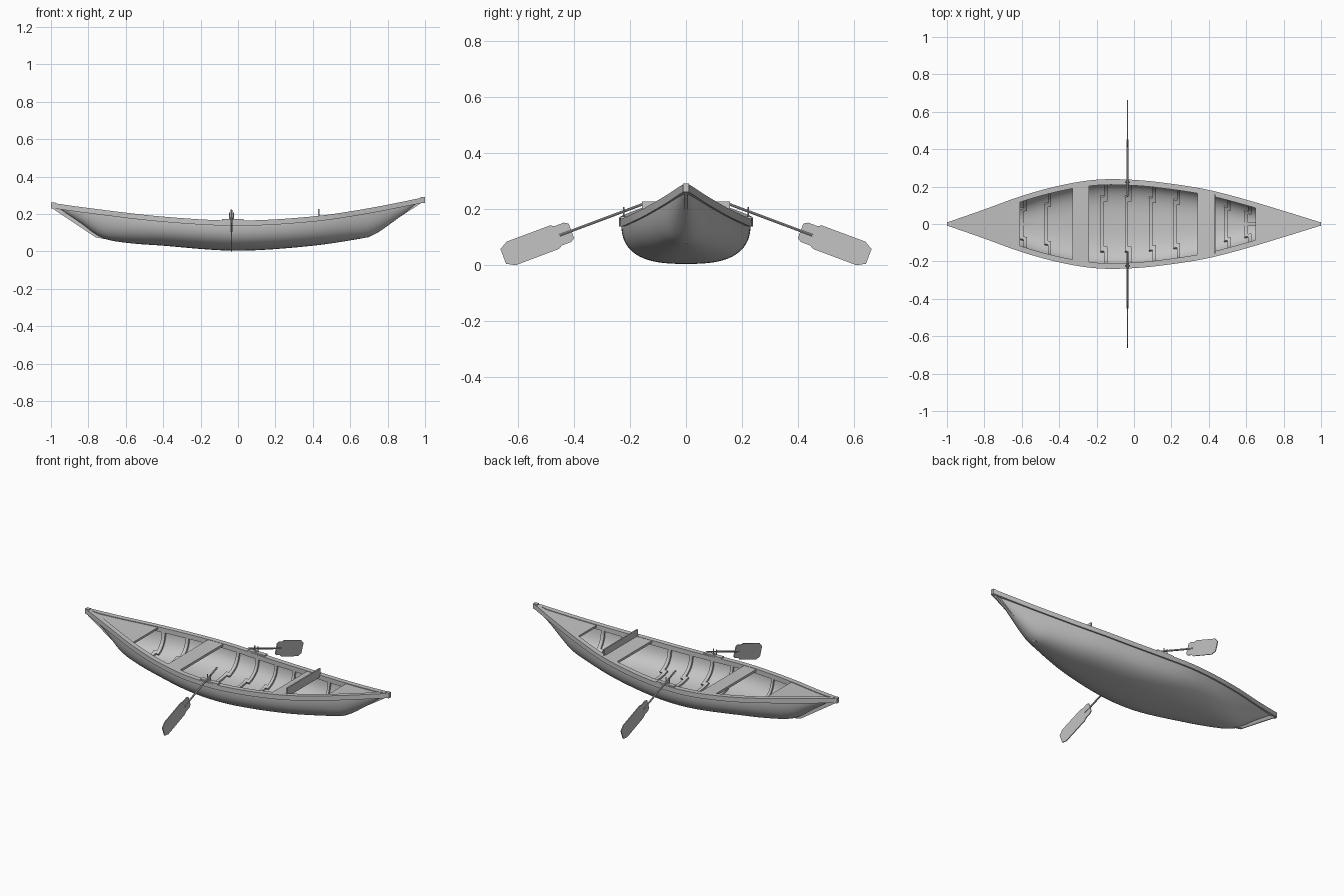
import bpy, bmesh, math
from mathutils import Vector

if "Cube" in bpy.data.objects:
    bpy.data.objects.remove(bpy.data.objects["Cube"])

grey = bpy.data.materials.new("plain_grey")
grey.use_nodes = True
COLOUR = (0.55, 0.55, 0.55, 1)
grey.diffuse_color = COLOUR
grey.node_tree.nodes["Principled BSDF"].inputs["Base Color"].default_value = COLOUR


def curve(points):
    """Smooth interpolation through (x, value) points."""
    def slope(i):
        a, b = points[max(i - 1, 0)], points[min(i + 1, len(points) - 1)]
        return (b[1] - a[1]) / (b[0] - a[0])

    def f(x):
        x = min(max(x, points[0][0]), points[-1][0])
        i = next(k for k in range(len(points) - 1) if x <= points[k + 1][0])
        (x0, v0), (x1, v1) = points[i], points[i + 1]
        h, t = x1 - x0, (x - x0) / (x1 - x0)
        return ((2*t**3 - 3*t**2 + 1) * v0 + (t**3 - 2*t**2 + t) * h * slope(i)
                + (3*t**2 - 2*t**3) * v1 + (t**3 - t**2) * h * slope(i + 1))
    return f


beam = curve([(-1, .008), (-.8, .078), (-.6, .15), (-.4, .205), (-.2, .237),
              (0, .236), (.2, .215), (.4, .182), (.6, .13), (.8, .07), (1, .008)])
sheer = curve([(-1, .26), (-.8, .232), (-.4, .186), (0, .165), (.4, .187), (.7, .231), (1, .29)])
keel = curve([(-.96, .235), (-.84, .155), (-.73, .078), (-.6, .05), (-.4, .034), (-.1, .01),
              (.1, .01), (.4, .034), (.62, .066), (.72, .09), (.84, .17), (.96, .262)])


def span(a, b, n):
    return [a + (b - a) * i / n for i in range(n + 1)]


def finish(name, bm, smooth=False):
    bmesh.ops.recalc_face_normals(bm, faces=bm.faces)
    mesh = bpy.data.meshes.new(name)
    bm.to_mesh(mesh)
    bm.free()
    mesh.materials.append(grey)
    ob = bpy.data.objects.new(name, mesh)
    bpy.context.collection.objects.link(ob)
    if smooth:
        bpy.ops.object.select_all(action='DESELECT')
        ob.select_set(True)
        bpy.context.view_layer.objects.active = ob
        bpy.ops.object.shade_smooth_by_angle(angle=math.radians(35))
    return ob


def loft(name, rings, closed=True, smooth=False):
    bm = bmesh.new()
    rows = [[bm.verts.new(p) for p in ring] for ring in rings]
    n = len(rows[0])
    for a, b in zip(rows, rows[1:]):
        for i in range(n if closed else n - 1):
            j = (i + 1) % n
            bm.faces.new((a[i], a[j], b[j], b[i]))
    if closed:
        bm.faces.new(rows[0])
        bm.faces.new(rows[-1])
    return finish(name, bm, smooth)


def box(name, lo, hi):
    return loft(name, [[(x, lo[1], lo[2]), (x, hi[1], lo[2]), (x, hi[1], hi[2]), (x, lo[1], hi[2])]
                       for x in (lo[0], hi[0])])


def rod(name, a, b, r, sides=10):
    a, b = Vector(a), Vector(b)
    q = (b - a).to_track_quat('Z', 'Y')
    circle = [q @ Vector((r * math.cos(k * math.tau / sides), r * math.sin(k * math.tau / sides), 0))
              for k in range(sides)]
    return loft(name, [[e + c for c in circle] for e in (a, b)], smooth=True)


def plate(name, outline, x, thick):
    """Flat plate from a (y, z) outline, facing along x."""
    return loft(name, [[(x + d, y, z) for y, z in outline] for d in (-thick / 2, thick / 2)])


def hull_point(x, a, inset=0.0):
    """Point on the hull section; a runs from -1 to 1 across the boat."""
    t = a * math.pi / 2
    n = 2.8 - 1.0 * min(1, abs(x)) ** 2
    w = max(beam(x) - .012 - inset, .003)
    top, low = sheer(x) - .008, keel(x) + inset
    y = math.copysign(w * abs(math.sin(t)) ** (2 / n), a)
    return (x, y, top - max(top - low, 0) * abs(math.cos(t)) ** (2 / n))


# Hull shell
hull = loft("hull", [[hull_point(x, a) for a in span(-1, 1, 36)] for x in span(-.96, .96, 64)],
            closed=False, smooth=True)
shell = hull.modifiers.new("shell", 'SOLIDIFY')
shell.thickness, shell.offset = .007, 0

# Gunwales along both edges
for side, label in ((1, "left"), (-1, "right")):
    rings = []
    for x in span(-1, 1, 48):
        w, z = beam(x), sheer(x)
        inner = max(w - .03, .0005)
        rings.append([(x, side * inner, z), (x, side * w, z),
                      (x, side * w, z - .028), (x, side * inner, z - .028)])
    loft(label + "_gunwale", rings, smooth=True)

# End decks, slightly below the gunwale tops
for label, a, b in (("rear", -.97, -.61), ("bow", .65, .97)):
    rings = []
    for x in span(a, b, 12):
        w, z = max(beam(x) - .012, .002), sheer(x) - .004
        rings.append([(x, -w, z), (x, w, z), (x, w, z - .012), (x, -w, z - .012)])
    loft(label + "_deck", rings, smooth=True)

# Keel fins and stems at both ends
fins = (("rear", [(-.55, .05), (-.68, .06), (-.76, .075), (-1, .235), (-1, .255), (-.94, .24), (-.7, .09)]),
        ("bow", [(.55, .058), (.62, .067), (.70, .076), (.985, .262), (.985, .28), (.93, .26), (.7, .105)]))
for label, outline in fins:
    loft(label + "_keel_fin", [[(x, y, z) for x, z in outline] for y in (-.008, .008)])
    s = 1 if label == "bow" else -1
    z = sheer(s)
    box(label + "_stem_cap", (s * .975, -.01, z - .03), (s * 1.0, .01, z + .001))

# Ribs: a floor timber with two side frames stepped beside it
def rib(name, x, a0, a1):
    rings = []
    for a in span(a0, a1, 14):
        rings.append([hull_point(x + dx, a, i) for dx, i in
                      ((-.009, .002), (.009, .002), (.009, .014), (-.009, .014))])
    loft(name, rings, smooth=True)


for k, x in enumerate((-.6, -.47, -.17, -.04, .09, .22, .49, .6)):
    rib(f"floor_timber_{k}", x, -.4, .4)
    rib(f"left_frame_{k}", x + .018, .3, .97)
    rib(f"right_frame_{k}", x + .018, -.97, -.3)

# Thwarts and backrest
for label, a, b in (("rear", -.33, -.24), ("front", .34, .43)):
    rings = []
    for x in (a, b):
        w, z = beam(x) - .015, sheer(x) - .002
        rings.append([(x, -w, z), (x, w, z), (x, w, z - .014), (x, -w, z - .014)])
    loft(label + "_thwart", rings)
box("backrest", (.427, -.157, .175), (.435, .157, .226))

# Oars and oarlocks
OAR_X, TILT = -.035, math.radians(20.5)
HALF = [(.28, .028), (.295, .037), (.33, .037), (.345, .045), (.51, .045), (.54, .028)]
for side, label in ((1, "left"), (-1, "right")):
    def along(t, s=0):
        return (side * (.147 + t * math.cos(TILT) + s * math.sin(TILT)),
                .22 - t * math.sin(TILT) + s * math.cos(TILT))
    blade = [along(t, s) for t, s in HALF] + [along(t, -s) for t, s in reversed(HALF)]
    plate(label + "_oar_blade", blade, OAR_X, .005)
    rod(label + "_oar_shaft", (OAR_X, *along(0)), (OAR_X, *along(.325)), .005)
    # Mounting pad, with a fork that holds the shaft
    y = side * .222
    box(label + "_oarlock_pad", (-.085, y - .013, .16), (.03, y + .013, .173))
    rod(label + "_oarlock_base", (OAR_X - .01, y, .178), (OAR_X + .01, y, .178), .004)
    rod(label + "_oarlock_pin", (OAR_X, y, .14), (OAR_X, y, .18), .004)
    for d in (-.01, .01):
        rod(label + "_oarlock_prong", (OAR_X + d, y, .176), (OAR_X + d, y, .207), .003)
